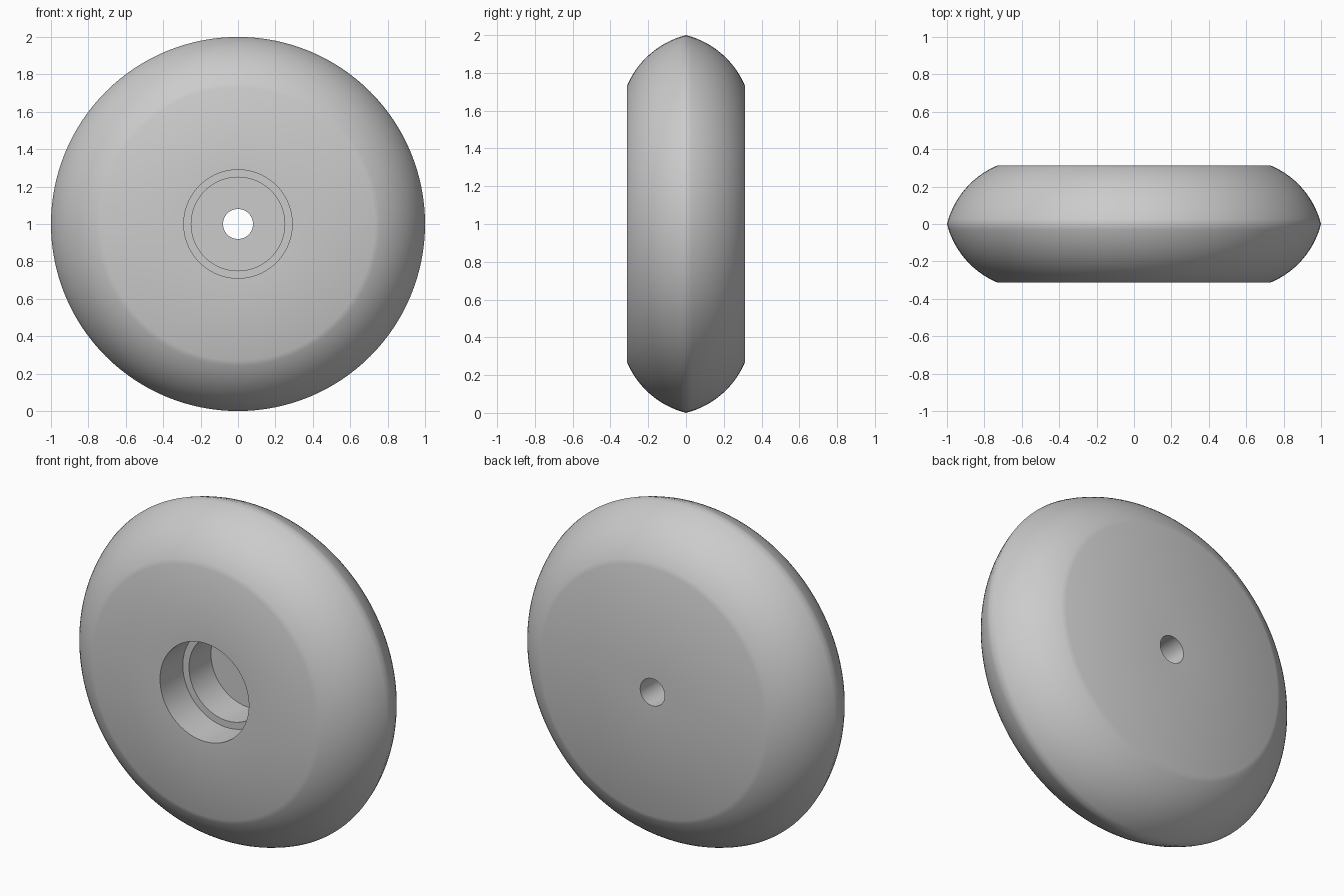
import bpy, bmesh, math

if "Cube" in bpy.data.objects:
    bpy.data.objects.remove(bpy.data.objects["Cube"])

SEGMENTS = 128
HALF_WIDTH = 0.313
FACE_RADIUS = 0.73
ARC_STEPS = 14
ARC_TURN = math.radians(53)   # total turn of the rounded tread, apex to side face


def tread_arc():
    """Points (radius, y) of one tread arc, from the apex to the side face."""
    dr, dy = FACE_RADIUS - 1.0, HALF_WIDTH
    chord = math.hypot(dr, dy)
    arc_r = chord / (2 * math.sin(ARC_TURN / 2))
    slope = math.atan2(-dr, dy) - ARC_TURN / 2
    # centre of the arc so that the apex lies on radius 1
    cr, cy = 1.0 - arc_r * math.cos(slope), -arc_r * math.sin(slope)
    return [(cr + arc_r * math.cos(slope + ARC_TURN * i / ARC_STEPS),
             cy + arc_r * math.sin(slope + ARC_TURN * i / ARC_STEPS))
            for i in range(ARC_STEPS + 1)]


def lathe(name, profile, material):
    """Revolve a closed (radius, y) profile around the y axis at z = 1."""
    bm = bmesh.new()
    rings = []
    for r, y in profile:
        rings.append([bm.verts.new((r * math.cos(2 * math.pi * k / SEGMENTS), y,
                                    1 + r * math.sin(2 * math.pi * k / SEGMENTS)))
                      for k in range(SEGMENTS)])
    for i, a in enumerate(rings):
        b = rings[(i + 1) % len(rings)]
        for k in range(SEGMENTS):
            n = (k + 1) % SEGMENTS
            bm.faces.new((a[k], a[n], b[n], b[k]))
    bmesh.ops.recalc_face_normals(bm, faces=bm.faces)
    mesh = bpy.data.meshes.new(name)
    bm.to_mesh(mesh)
    bm.free()
    mesh.materials.append(material)
    obj = bpy.data.objects.new(name, mesh)
    bpy.context.collection.objects.link(obj)
    bpy.ops.object.select_all(action='DESELECT')
    obj.select_set(True)
    bpy.context.view_layer.objects.active = obj
    bpy.ops.object.shade_smooth_by_angle(angle=math.radians(40))
    return obj


grey = bpy.data.materials.new("light_grey")
grey.diffuse_color = (0.6, 0.6, 0.6, 1)
grey.use_nodes = True
grey.node_tree.nodes["Principled BSDF"].inputs["Base Color"].default_value = grey.diffuse_color

# Rounded tread: front half mirrored from the back half, apex shared
back_arc = tread_arc()
front_arc = [(r, -y) for r, y in reversed(back_arc[1:])]

# Stepped bearing pocket opening to the front, with an axle hole to the back
pocket = [(0.08, HALF_WIDTH), (0.08, 0.105),
          (0.25, 0.105), (0.25, -0.10),
          (0.29, -0.10), (0.29, -HALF_WIDTH)]

lathe("wheel", front_arc + back_arc + pocket, grey)
